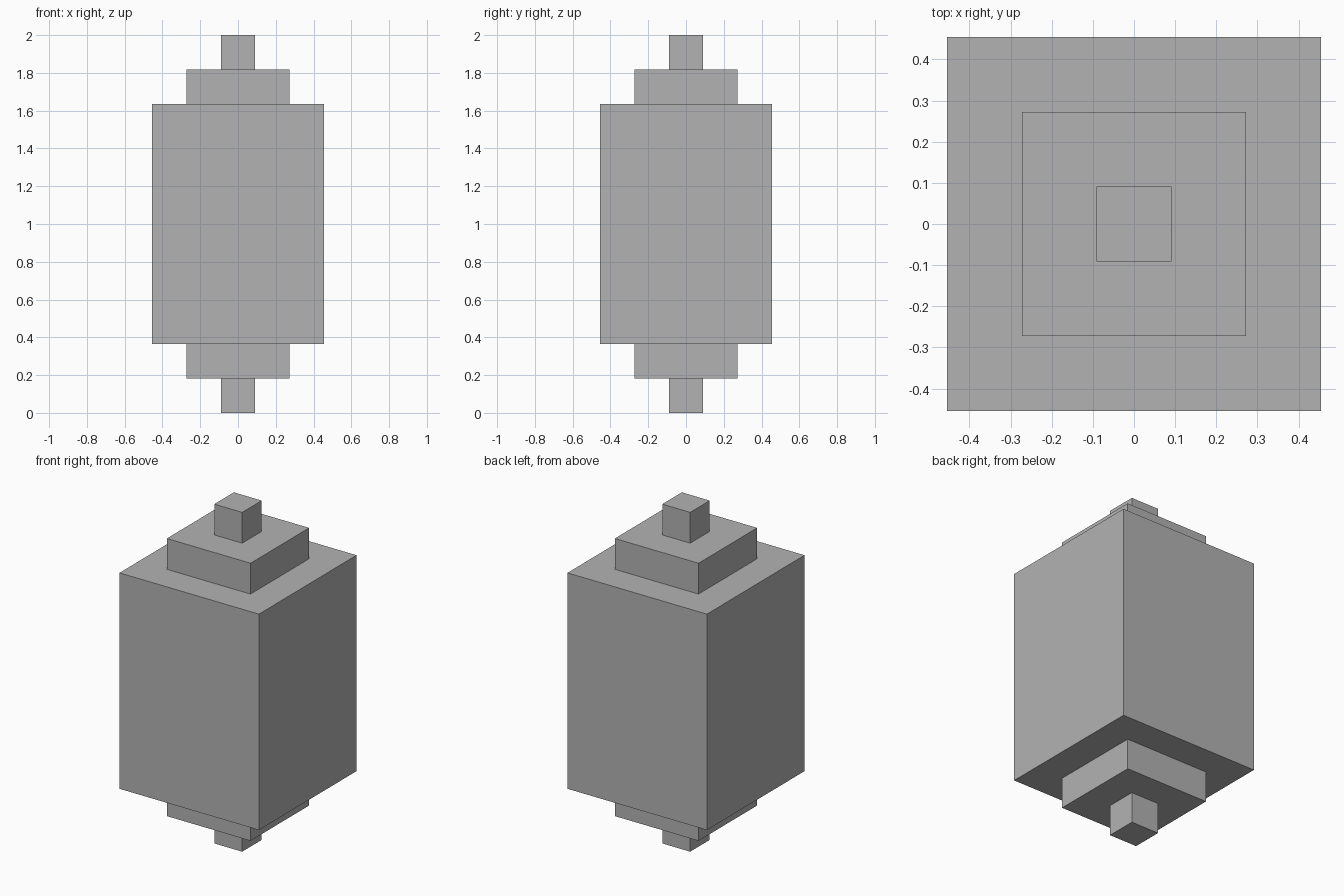
import bpy

if "Cube" in bpy.data.objects:
    bpy.data.objects.remove(bpy.data.objects["Cube"], do_unlink=True)

UNIT = 2 / 11  # the whole model sits on an eleven-step block grid

grey = bpy.data.materials.new("plain_grey")
grey.use_nodes = True
colour = (0.45, 0.45, 0.45, 1)
grey.diffuse_color = colour
grey.node_tree.nodes["Principled BSDF"].inputs["Base Color"].default_value = colour


def block(name, width, height, bottom):
    """Square block, sized in grid steps, standing at the given step."""
    bpy.ops.mesh.primitive_cube_add(size=1, location=(0, 0, (bottom + height / 2) * UNIT))
    obj = bpy.context.object
    obj.name = name
    obj.scale = (width * UNIT, width * UNIT, height * UNIT)
    bpy.ops.object.transform_apply(location=False, rotation=False, scale=True)
    obj.data.materials.append(grey)


# Stack from the ground up: name, width, height
parts = [
    ("bottom_pin", 1, 1),
    ("bottom_step", 3, 1),
    ("main_body", 5, 7),
    ("top_step", 3, 1),
    ("top_pin", 1, 1),
]
level = 0
for name, width, height in parts:
    block(name, width, height, level)
    level += height
